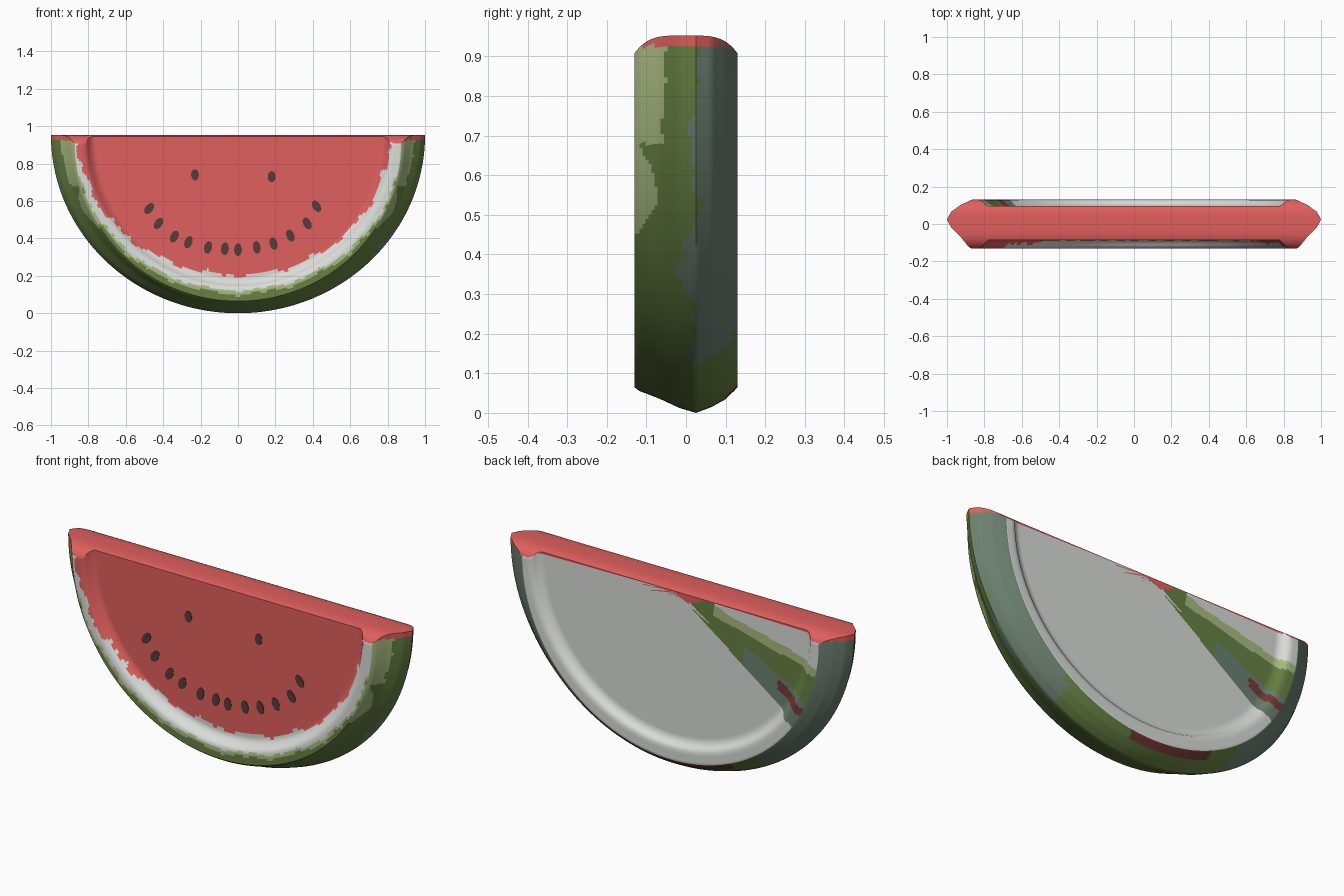
import bpy, bmesh, math

if "Cube" in bpy.data.objects:
    bpy.data.objects.remove(bpy.data.objects["Cube"])

# Flat colours
COLOURS = [("red_flesh", (.74, .115, .11)), ("pale_rind", (.70, .72, .70)),
           ("light_green", (.40, .50, .22)), ("mid_green", (.135, .22, .055)),
           ("slate_green", (.15, .22, .165)), ("dark_red", (.19, .04, .04)),
           ("seed_brown", (.095, .045, .04))]
MATS = []
for name, c in COLOURS:
    m = bpy.data.materials.new(name)
    m.diffuse_color = (*c, 1)
    m.use_nodes = True
    m.node_tree.nodes["Principled BSDF"].inputs["Base Color"].default_value = m.diffuse_color
    MATS.append(m)
RED, PALE, LIGHT, GREEN, SLATE, DARK, SEED = range(7)

# Cross-section: (x radius, z radius, y), from the face centre out to the rind crest
FRONT = [(0, 0, -.085), (.775, .775, -.085), (.795, .795, -.1), (.812, .808, -.124),
         (.83, .825, -.13), (.872, .885, -.13), (.888, .896, -.118),
         (.93, .918, -.065), (.978, .94, -.018), (1, .953, .025)]
BACK = [(0, 0, .095), (.775, .775, .095), (.795, .795, .105), (.812, .808, .125),
        (.83, .825, .13), (.865, .885, .13), (.885, .895, .122),
        (.93, .918, .1), (.978, .938, .065), (1, .953, .025)]
STEPS = [50, 2, 2, 2, 5, 3, 7, 5, 4]
RIM = sum(STEPS[:5])          # rows inside this belong to the flat faces
NT, NY = 220, 14


def subdivide(points):
    out = []
    for p, q, n in zip(points, points[1:], STEPS):
        out += [tuple(a + (b - a) * i / n for a, b in zip(p, q)) for i in range(n)]
    return out + [points[-1]]


def top(y):
    """Rounded height of the cut top."""
    return .953 - .045 * min(1, abs(y) / .13) ** 4


def point(p, th):
    a, b, y = p
    t = top(y)
    return (a * math.cos(th), y, t - b * (t / .953) * math.sin(th))


def front_colour(x, y, z, w):
    if z > .912 + w * .3:
        return RED
    d = .953 - z
    if math.hypot(x / (.81 if x > 0 else .855), d / .75) < 1 + w:
        return RED
    if math.hypot(x / .88, d / .83) < 1 + w * .6:
        return PALE
    if math.hypot(x / .89, d / .85) < 1 + w * .6:
        return LIGHT
    return GREEN


def back_colour(x, y, z, w):
    t = -x
    if z > .925 + w or (abs(t - .08) < .07 and z > .895 + abs(t - .08) * .4):
        return RED
    if t > .1 and z > .88 - .75 * (t - .11) + w:
        line = .92 - .254 * (t - .23)
        if t > .23 and z > line + w * .5:
            return PALE
        if t > .23 and z > line - .035 + w:
            return LIGHT
        if .6 < t < .82 and abs(z - (.61 - .6 * (t - .6))) < .028:
            return DARK
        if t < .4 or z > .9 - .5 * (t - .11) + w:
            return GREEN
        return SLATE
    return PALE


def rind_colour(x, y, z, w):
    if z > .922 + w * .3:
        return RED
    if y > .1 and -.35 < x < .12:
        return DARK
    if y > .02 + w - max(0, .03 - abs(z - .35) * .2) and z > .1 + y * .9 + w:
        return SLATE
    limit = -.055 if z > .68 else -.095 + .02 * math.sin(z * 25)
    if y < limit + w * .4 and z > .45:
        return LIGHT
    return GREEN


# Slice body: sweep both halves of the section over a half ellipse
bm = bmesh.new()
halves = [subdivide(FRONT), subdivide(BACK)]
for half, face_rule in zip(halves, (front_colour, back_colour)):
    grid = [[bm.verts.new(point(p, math.pi * j / NT)) for j in range(NT + 1)] for p in half]
    for i in range(len(half) - 1):
        rule = face_rule if i < RIM else rind_colour
        for j in range(NT):
            f = bm.faces.new((grid[i][j], grid[i + 1][j], grid[i + 1][j + 1], grid[i][j + 1]))
            c = f.calc_center_median()
            th = math.pi * j / NT
            w = .011 * math.sin(17 * th) + .007 * math.sin(41 * th + 1) + .005 * math.sin(73 * th)
            f.material_index = rule(c.x, c.y, c.z, w)

# Cut top: rounded strips joining front and back
for s in (1, -1):
    rows = []
    for p, q in zip(*halves):
        row = []
        for k in range(NY + 1):
            t = k / NY
            y = p[2] + (q[2] - p[2]) * t
            row.append(bm.verts.new((s * (p[0] + (q[0] - p[0]) * t), y, top(y))))
        rows.append(row)
    for r0, r1 in zip(rows, rows[1:]):
        for k in range(NY):
            bm.faces.new((r0[k], r1[k], r1[k + 1], r0[k + 1])).material_index = RED
bmesh.ops.remove_doubles(bm, verts=bm.verts, dist=1e-5)
bmesh.ops.dissolve_degenerate(bm, edges=bm.edges, dist=1e-6)
bmesh.ops.recalc_face_normals(bm, faces=bm.faces)


def finish(bm, name):
    me = bpy.data.meshes.new(name)
    bm.to_mesh(me)
    bm.free()
    for m in MATS:
        me.materials.append(m)
    ob = bpy.data.objects.new(name, me)
    bpy.context.collection.objects.link(ob)
    return ob


body = finish(bm, "melon_slice")
bpy.context.view_layer.objects.active = body
body.select_set(True)
bpy.ops.object.shade_smooth_by_angle(angle=math.radians(50))

# Seeds: thin oval plates leaning inwards along a smile, plus two above
SEEDS = [(-.23, .74), (.18, .73), (-.475, .56), (-.425, .48), (-.34, .41), (-.265, .38),
         (-.16, .352), (-.07, .345), (0, .34), (.1, .352), (.19, .372), (.28, .415),
         (.37, .48), (.42, .572)]
bm = bmesh.new()
for n, (x, z) in enumerate(SEEDS):
    lean = x * 1.4 if n > 1 else 0
    rx, rz = .021, .034 if n > 1 else .03
    rings = []
    for y in (-.084, -.0875):
        ring = []
        for k in range(14):
            a = 2 * math.pi * k / 14
            u, v = rx * math.cos(a), rz * math.sin(a)
            ring.append(bm.verts.new((x + u * math.cos(lean) - v * math.sin(lean), y,
                                      z + u * math.sin(lean) + v * math.cos(lean))))
        rings.append(ring)
    bm.faces.new(rings[1])
    for k in range(14):
        bm.faces.new((rings[0][k], rings[0][k - 1], rings[1][k - 1], rings[1][k]))
for f in bm.faces:
    f.material_index = SEED
    f.normal_update()
    if len(f.verts) == 14 and f.normal.y > 0:
        f.normal_flip()
bmesh.ops.recalc_face_normals(bm, faces=bm.faces)
finish(bm, "seeds")
